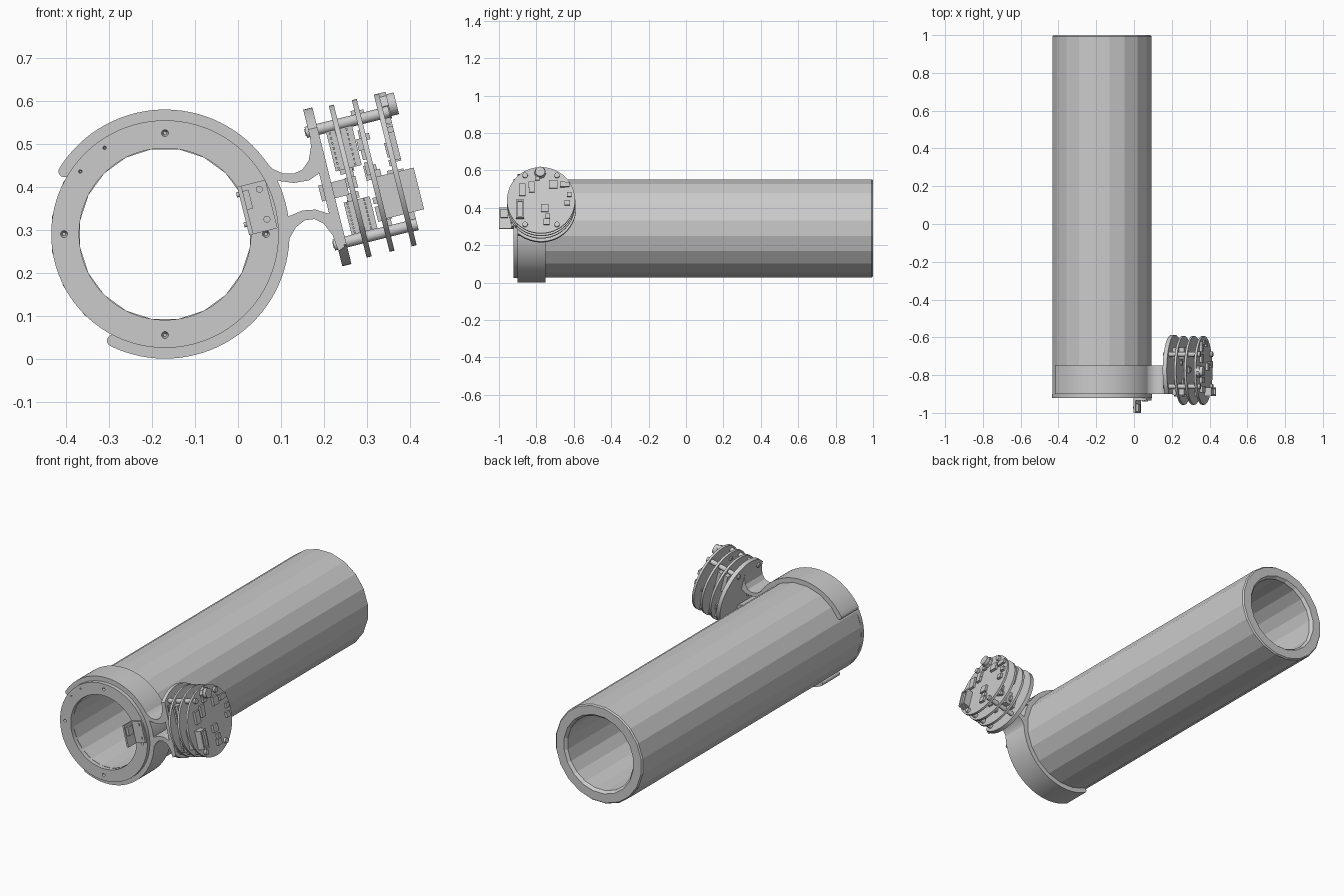
import bpy, bmesh, math, random
from math import cos, sin, pi, radians
from mathutils import Matrix, Vector

if "Cube" in bpy.data.objects:
    bpy.data.objects.remove(bpy.data.objects["Cube"])

CX, CZ = -0.17, 0.29          # tube axis
TILT = radians(14)            # lean of the circuit stack
D = Vector((cos(TILT), 0, sin(TILT)))
V = Vector((-sin(TILT), 0, cos(TILT)))
Y = Vector((0, 1, 0))


def frame(origin):
    # local x = stack axis, local y = world y, local z = up along the boards
    m = Matrix((D, Y, V)).transposed().to_4x4()
    m.translation = origin
    return m


STACK = frame((0.208, -0.775, 0.40))


def finish(name, bm, matrix=None, smooth=False):
    bmesh.ops.recalc_face_normals(bm, faces=bm.faces)
    me = bpy.data.meshes.new(name)
    bm.to_mesh(me)
    bm.free()
    ob = bpy.data.objects.new(name, me)
    bpy.context.collection.objects.link(ob)
    if matrix:
        ob.matrix_world = matrix
    if smooth:
        bpy.ops.object.select_all(action='DESELECT')
        ob.select_set(True)
        bpy.context.view_layer.objects.active = ob
        bpy.ops.object.shade_smooth_by_angle(angle=radians(25))
    return ob


def lathe(name, profile, sides, smooth=False):
    # closed (radius, y) profile turned around the tube axis
    bm = bmesh.new()
    rings = []
    for i in range(sides):
        a = 2 * pi * (i + 0.5) / sides
        rings.append([bm.verts.new((CX + r * cos(a), y, CZ + r * sin(a))) for r, y in profile])
    n = len(profile)
    for i in range(sides):
        p, q = rings[i], rings[(i + 1) % sides]
        for j in range(n):
            k = (j + 1) % n
            bm.faces.new((p[j], q[j], q[k], p[k]))
    return finish(name, bm, smooth=smooth)


def prism(name, outline, y0, y1, smooth=False):
    bm = bmesh.new()
    f = bm.faces.new([bm.verts.new((x, y0, z)) for x, z in outline])
    ext = bmesh.ops.extrude_face_region(bm, geom=[f])
    vs = [v for v in ext['geom'] if isinstance(v, bmesh.types.BMVert)]
    bmesh.ops.translate(bm, verts=vs, vec=(0, y1 - y0, 0))
    return finish(name, bm, smooth=smooth)


def add_box(bm, x, y, z):
    m = Matrix.Translation([(a + b) / 2 for a, b in (x, y, z)])
    s = Matrix.Diagonal([b - a for a, b in (x, y, z)] + [1])
    bmesh.ops.create_cube(bm, size=1, matrix=m @ s)


def add_rod(bm, x0, x1, y, z, r, sides=16):
    m = Matrix.Translation(((x0 + x1) / 2, y, z)) @ Matrix.Rotation(pi / 2, 4, 'Y')
    bmesh.ops.create_cone(bm, cap_ends=True, segments=sides, radius1=r, radius2=r,
                          depth=x1 - x0, matrix=m)


# Long tube with chamfered rear rim
lathe("main_tube", [(0.2, -0.9), (0.266, -0.9), (0.266, 0.993), (0.26, 1.0),
                    (0.212, 1.0), (0.2, 0.985)], 20)

# Front ring with countersunk screw holes
ring = lathe("front_ring", [(0.2, -0.922), (0.265, -0.922), (0.265, -0.899), (0.2, -0.899)],
             80, True)
bm = bmesh.new()
holes = [(0.235, a, 0.01) for a in (0, 90, 180, 270)] + [(0.245, a, 0.005) for a in (125, 143.5)]
for rad, ang, r in holes:
    a = radians(ang)
    m = Matrix.Translation((CX + rad * cos(a), -0.92, CZ + rad * sin(a))) @ Matrix.Rotation(pi / 2, 4, 'X')
    bmesh.ops.create_cone(bm, cap_ends=True, segments=16, radius1=r * 0.4, radius2=r * 1.1,
                          depth=0.024, matrix=m)
cutter = finish("hole_cutter", bm)
cutter.hide_render = True
cutter.hide_set(True)
mod = ring.modifiers.new("holes", 'BOOLEAN')
mod.object = cutter
mod.solver = 'EXACT'

# Open C-shaped clamp with rounded tips
R0, R1 = 0.262, 0.29
mid, half = (R0 + R1) / 2, (R1 - R0) / 2
A0, A1 = radians(-116), radians(148)


def on_ring(r, a):
    return (CX + r * cos(a), CZ + r * sin(a))


def tip(a, sign):
    c = Vector(on_ring(mid, a))
    rad, tan = Vector((cos(a), sin(a))), Vector((-sin(a), cos(a))) * sign
    return [tuple(c + rad * half * cos(t) * sign + tan * half * sin(t))
            for t in [pi * k / 8 for k in range(1, 8)]]


N = 72
arc = [A0 + (A1 - A0) * i / N for i in range(N + 1)]
outline = [on_ring(R1, a) for a in arc] + tip(A1, 1)
outline += [on_ring(R0, a) for a in reversed(arc)] + tip(A0, -1)
prism("clamp", outline, -0.9, -0.75, True)

# Two flared arms between clamp and mounting disc
prism("upper_arm", [(0.06, 0.462), (0.08, 0.442), (0.105, 0.431), (0.13, 0.431), (0.15, 0.44),
                    (0.165, 0.462), (0.17, 0.495), (0.166, 0.53), (0.185, 0.53), (0.2, 0.46),
                    (0.187, 0.43), (0.165, 0.415), (0.13, 0.409), (0.1, 0.413), (0.072, 0.42)],
      -0.9, -0.75, True)
prism("lower_arm", [(0.114, 0.25), (0.12, 0.28), (0.135, 0.306), (0.155, 0.322), (0.178, 0.325),
                    (0.2, 0.314), (0.22, 0.288), (0.234, 0.25), (0.248, 0.26), (0.235, 0.31),
                    (0.213, 0.337), (0.18, 0.347), (0.15, 0.345), (0.125, 0.334), (0.1, 0.328),
                    (0.09, 0.28)], -0.9, -0.75, True)

# Mounting disc, cut flush with the clamp face
bm = bmesh.new()
add_rod(bm, -0.011, 0.011, 0, 0, 0.188, 64)
bmesh.ops.recalc_face_normals(bm, faces=bm.faces)
cut = bmesh.ops.bisect_plane(bm, geom=bm.verts[:] + bm.edges[:] + bm.faces[:],
                             plane_co=(0, -0.125, 0), plane_no=(0, -1, 0), clear_outer=True)
bmesh.ops.holes_fill(bm, edges=[e for e in bm.edges if e.is_boundary])
finish("mounting_disc", bm, STACK, True)

# Three round circuit boards
LEVELS = (0.055, 0.11, 0.163)
for i, d in enumerate(LEVELS):
    bm = bmesh.new()
    add_rod(bm, d - 0.006, d + 0.006, 0, 0, 0.182, 64)
    finish(f"circuit_board_{i + 1}", bm, STACK, True)

# Standoff posts with screw heads
bm = bmesh.new()
for y in (-0.085, 0.085):
    for z in (-0.135, 0.135):
        add_rod(bm, -0.018, 0.163, y, z, 0.013)
        add_rod(bm, -0.02, -0.01, y, z, 0.01, 6)
        add_rod(bm, 0.163, 0.182, y, z, 0.014)
finish("standoffs", bm, STACK, True)

# Knob near the top of the outer board
bm = bmesh.new()
add_rod(bm, 0.165, 0.185, -0.005, 0.15, 0.032, 8)
add_rod(bm, 0.185, 0.203, -0.005, 0.15, 0.026, 24)
finish("round_sensor", bm, STACK)

# Connector blocks with rows of pins between the boards
bm = bmesh.new()
for z0, z1 in ((0.03, 0.125), (-0.122, -0.045)):
    for d0, d1 in ((0.028, 0.049), (0.061, 0.09)):
        add_box(bm, (d0, d1), (-0.13, -0.07), (z0, z1))
        add_box(bm, (d0, d1), (0.06, 0.12), (z0, z1))
    for k in range(8):
        z = z0 + (z1 - z0) * (k + 0.5) / 8
        for d in (0.036, 0.076):
            add_box(bm, (d - 0.002, d + 0.002), (-0.138, -0.13), (z - 0.003, z + 0.003))
add_box(bm, (-0.02, 0.045), (-0.1, -0.04), (-0.03, 0.008))
finish("pin_connectors", bm, STACK)

# Tall socket passing the outer board
bm = bmesh.new()
add_box(bm, (0.116, 0.195), (-0.135, -0.09), (-0.105, -0.005))
for y in ((-0.135, -0.127), (-0.098, -0.09)):
    add_box(bm, (0.195, 0.206), y, (-0.105, -0.005))
for z in ((-0.105, -0.096), (-0.014, -0.005)):
    add_box(bm, (0.195, 0.206), (-0.127, -0.098), z)
finish("tall_socket", bm, STACK)

# Chips scattered over the boards
bm = bmesh.new()
outer_chips = [(0.02, -0.045, 0.02), (-0.1, 0.07, 0.018), (-0.1, 0.04, 0.018), (-0.05, 0.085, 0.016),
               (-0.05, 0.055, 0.014), (0.065, 0.085, 0.022), (0.115, 0.085, 0.014), (0.14, 0.085, 0.012),
               (0.14, -0.015, 0.014), (0.15, 0.03, 0.012), (0.03, -0.12, 0.016), (-0.02, 0.12, 0.012),
               (0.035, -0.09, 0.012)]
for y, z, s in outer_chips:
    add_box(bm, (0.168, 0.182), (y - s, y + s), (z - s, z + s))
random.seed(4)
for d in LEVELS:
    for side in (-1, 1):
        for k in range(10):
            a, r = random.uniform(0, 2 * pi), random.uniform(0.05, 0.15)
            s, h = random.uniform(0.007, 0.018), random.uniform(0.01, 0.02)
            if d > 0.15 and side > 0:
                continue
            lo, hi = sorted((d + side * 0.005, d + side * h))
            add_box(bm, (lo, hi), (r * cos(a) - s, r * cos(a) + s), (r * sin(a) - s, r * sin(a) + s))
finish("chips", bm, STACK)

# Small angled bracket with sensor on the front ring
bm = bmesh.new()
add_box(bm, (-0.034, 0.034), (-0.012, 0), (-0.058, 0.058))
add_box(bm, (-0.034, -0.024), (-0.078, -0.012), (-0.058, 0.058))
add_box(bm, (-0.024, -0.01), (-0.07, -0.03), (0.0, 0.045))
for z in (-0.032, 0.04):
    add_rod(bm, -0.04, -0.034, -0.05, z, 0.006)
    bmesh.ops.create_cone(bm, cap_ends=True, segments=16, radius1=0.008, radius2=0.008, depth=0.006,
                          matrix=Matrix.Translation((0.015, -0.014, z)) @ Matrix.Rotation(pi / 2, 4, 'X'))
finish("sensor_bracket", bm, frame((0.045, -0.922, 0.352)))
